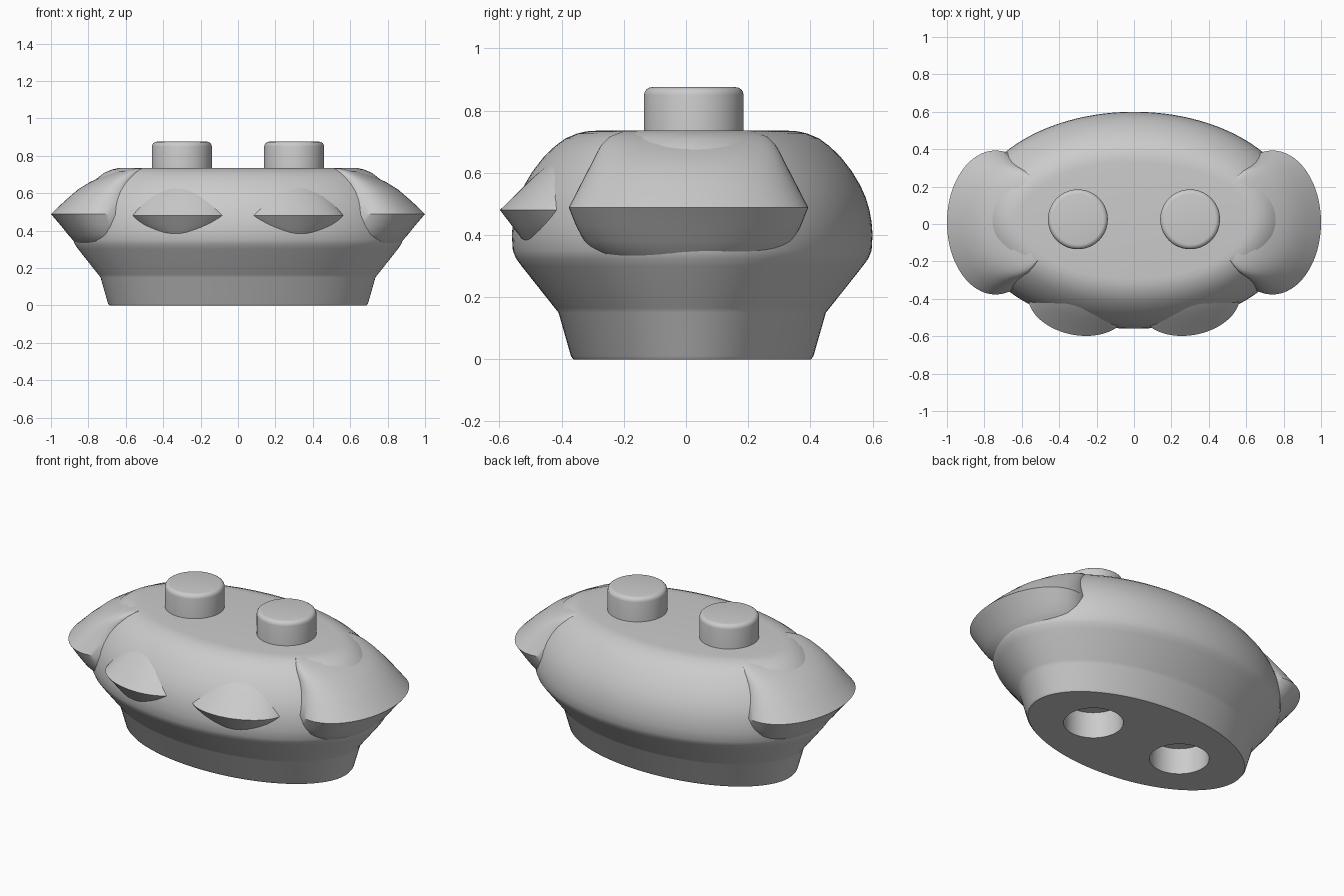
import bpy
import bmesh
from math import cos, sin, pi, radians
from mathutils import Matrix, Vector

old = bpy.data.objects.get("Cube")
if old:
    bpy.data.objects.remove(old, do_unlink=True)

grey = bpy.data.materials.new("plain grey")
grey.use_nodes = True
grey.diffuse_color = (0.6, 0.6, 0.6, 1)
grey.node_tree.nodes["Principled BSDF"].inputs["Base Color"].default_value = (0.6, 0.6, 0.6, 1)

CY = 0.02  # body centre in y


def loft(name, sections, matrix, segments=96):
    """Skin stacked ellipses given as (z, centre x, centre y, radius x, radius y)."""
    bm = bmesh.new()
    rings = []
    for z, cx, cy, rx, ry in sections:
        angles = [2 * pi * i / segments for i in range(segments)]
        rings.append([bm.verts.new((cx + rx * cos(a), cy + ry * sin(a), z)) for a in angles])
    for low, high in zip(rings, rings[1:]):
        for i in range(segments):
            j = (i + 1) % segments
            bm.faces.new((low[i], low[j], high[j], high[i]))
    bm.faces.new(rings[0][::-1])
    bm.faces.new(rings[-1])
    bm.transform(matrix)
    bmesh.ops.recalc_face_normals(bm, faces=bm.faces)
    mesh = bpy.data.meshes.new(name)
    bm.to_mesh(mesh)
    bm.free()
    mesh.materials.append(grey)
    obj = bpy.data.objects.new(name, mesh)
    bpy.context.collection.objects.link(obj)
    return obj


def smooth(obj, angle=32):
    bpy.ops.object.select_all(action="DESELECT")
    obj.select_set(True)
    bpy.context.view_layer.objects.active = obj
    bpy.ops.object.shade_smooth_by_angle(angle=radians(angle))


def lobe(name, profile, inner, origin, heading):
    """Swelling that points along heading; profile holds (z, reach, half width)."""
    sections = [(z, (reach + inner) / 2, 0, (reach - inner) / 2, half) for z, reach, half in profile]
    matrix = Matrix.Translation(origin) @ Matrix.Rotation(heading, 4, "Z")
    smooth(loft(name, sections, matrix, 64))


# Body: oval foot, flared skirt and rounded shoulder (z, half depth)
body_profile = [(0, 0.382), (0.01, 0.39), (0.15, 0.43), (0.165, 0.442), (0.3, 0.549),
                (0.325, 0.567), (0.35, 0.577), (0.4, 0.58), (0.44, 0.577), (0.48, 0.57),
                (0.52, 0.558), (0.56, 0.54), (0.605, 0.513), (0.65, 0.478), (0.685, 0.442),
                (0.71, 0.408), (0.726, 0.37), (0.733, 0.34), (0.735, 0.31)]
body = loft("body", [(z, 0, 0, b + 0.305, b) for z, b in body_profile],
            Matrix.Translation((0, CY, 0)), 128)

# Sockets cut into the underside
for x in (-0.3, 0.3):
    cutter = loft("socket_cutter", [(-0.1, x, CY, 0.16, 0.16), (0.155, x, CY, 0.16, 0.16)],
                  Matrix(), 64)
    cutter.hide_render = True
    cut = body.modifiers.new("socket", "BOOLEAN")
    cut.operation = "DIFFERENCE"
    cut.solver = "EXACT"
    cut.object = cutter
    bpy.context.view_layer.objects.active = body
    bpy.ops.object.modifier_apply(modifier=cut.name)
    bpy.data.objects.remove(cutter, do_unlink=True)
smooth(body)

side_profile = [(0.31, 0.84, 0.24), (0.34, 0.875, 0.3), (0.38, 0.91, 0.335), (0.43, 0.95, 0.362),
                (0.488, 1.0, 0.385), (0.56, 0.925, 0.348), (0.62, 0.855, 0.317),
                (0.66, 0.79, 0.297), (0.69, 0.725, 0.28), (0.715, 0.66, 0.255),
                (0.733, 0.57, 0.21)]
front_profile = [(0.335, 0.05, 0.06), (0.355, 0.075, 0.13), (0.39, 0.105, 0.195),
                 (0.435, 0.138, 0.24), (0.48, 0.172, 0.27), (0.53, 0.12, 0.245),
                 (0.58, 0.07, 0.21), (0.62, 0.025, 0.175), (0.65, -0.015, 0.13),
                 (0.68, -0.06, 0.07)]
# Soft-edged stud outline (z, radius)
stud_profile = [(0.7, 0.16), (0.85, 0.16)] + [
    (0.85 + 0.025 * sin(a), 0.135 + 0.025 * cos(a)) for a in (pi / 8, pi / 4, 3 * pi / 8, pi / 2)]

for side, s in (("left", 1), ("right", -1)):
    lobe(side + "_side_lobe", side_profile, 0.48, Vector((0, 0.008, 0)), 0 if s > 0 else pi)
    lobe(side + "_front_lobe", front_profile, -0.18, Vector((s * 0.3, -0.422, 0)),
         -pi / 2 + s * radians(11))
    smooth(loft(side + "_stud", [(z, s * 0.3, CY + 0.005, r, r) for z, r in stud_profile],
                Matrix(), 64))
